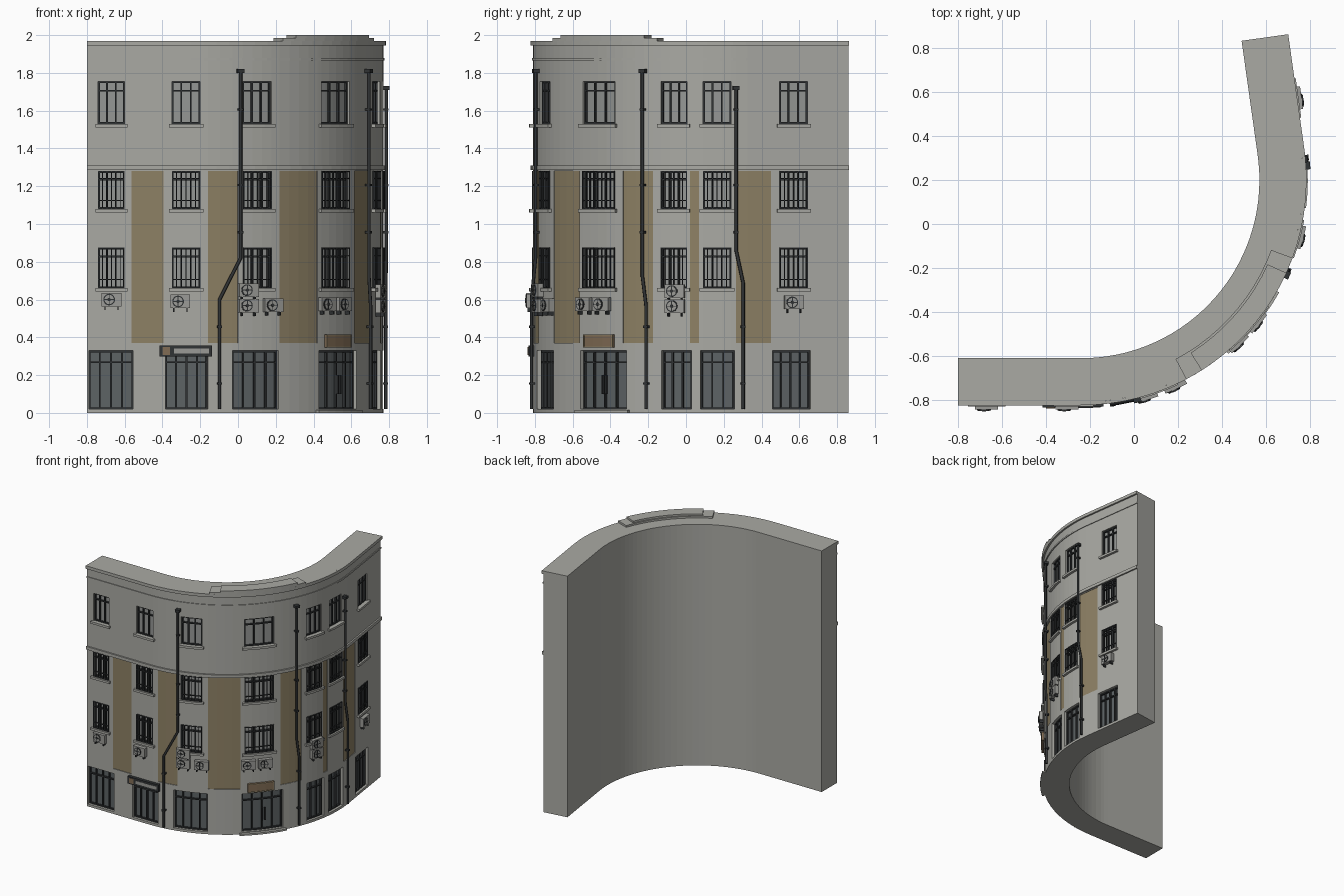
import bpy, bmesh, math
from mathutils import Vector

if "Cube" in bpy.data.objects:
    bpy.data.objects.remove(bpy.data.objects["Cube"])


def material(name, r, g, b):
    m = bpy.data.materials.new(name)
    m.use_nodes = True
    m.diffuse_color = (r, g, b, 1)
    m.node_tree.nodes["Principled BSDF"].inputs["Base Color"].default_value = (r, g, b, 1)
    return m


WALL = material("concrete grey", .40, .40, .37)
BROWN = material("tan panel", .27, .22, .13)
PANE = material("pale glass", .30, .31, .30)
SHOP = material("shop glass", .11, .125, .13)
DARK = material("dark metal", .03, .033, .035)
UNIT = material("air unit grey", .33, .33, .31)
SIGN = material("sign brown", .22, .15, .09)

# Plan of the facade: straight run, arc, straight run; s is the distance along it
CX, CY, R, RUN = -.24, .2, 1.01, .56
TURN = math.radians(98)
ARC = R * TURN
LENGTH = RUN + ARC + .525
THICK = .2


def frame(s):
    """Point on the facade and its outward direction."""
    t = min(max((s - RUN) / R, 0), TURN)
    out = Vector((math.sin(t), -math.cos(t), 0))
    along = Vector((math.cos(t), math.sin(t), 0))
    extra = min(s - RUN, 0) + max(s - RUN - ARC, 0)
    return Vector((CX, CY, 0)) + out * R + along * extra, out


def at(s, z, d=0):
    p, out = frame(s)
    return p + out * d + Vector((0, 0, z))


def finish(name, bm, mats):
    bmesh.ops.remove_doubles(bm, verts=bm.verts, dist=1e-5)
    bmesh.ops.recalc_face_normals(bm, faces=bm.faces)
    me = bpy.data.meshes.new(name)
    bm.to_mesh(me)
    bm.free()
    ob = bpy.data.objects.new(name, me)
    bpy.context.collection.objects.link(ob)
    for m in mats:
        me.materials.append(m)
    return ob


def blocks(name, mat, boxes):
    """Boxes (s0, s1, z0, z1, d0, d1) bent along the facade."""
    bm = bmesh.new()
    for s0, s1, z0, z1, d0, d1 in boxes:
        n = math.ceil((s1 - s0) / .07)
        rings = []
        for i in range(n + 1):
            s = s0 + (s1 - s0) * i / n
            rings.append([bm.verts.new(at(s, z, d)) for z, d in
                          ((z0, d0), (z0, d1), (z1, d1), (z1, d0))])
        for a, b in zip(rings, rings[1:]):
            for k in range(4):
                bm.faces.new((a[k], b[k], b[k - 3], a[k - 3]))
        bm.faces.new(rings[0])
        bm.faces.new(rings[-1])
    return finish(name, bm, [mat])


# Layout of windows, panels and shopfronts
columns = [(.13, .14), (.525, .15), (.91, .16), (1.42, .225),
           (1.879, .145), (2.111, .15), (2.519, .15)]
rows = [(.66, .875), (1.08, 1.28), (1.53, 1.755)]
panels = [(.235, .405), (.64, .802), (1.037, 1.279),
          (1.585, 1.762), (1.966, 2.016), (2.211, 2.398)]
shops = [(.01, .245), (.415, .64), (.772, 1.032), (1.29, 1.605),
         (1.811, 1.976), (2.023, 2.204), (2.405, 2.608)]
windows = [(c - w / 2, c + w / 2, z0, z1) for c, w in columns for z0, z1 in rows]
SHOP_Z = (.02, .33)
PANEL_Z = (.37, 1.28)

# Each region: bounds, depth, material slot
regions = [(*w, -.025, 2) for w in windows]
regions += [(*p, *PANEL_Z, -.005, 1) for p in panels]
regions += [(*s, *SHOP_Z, -.035, 3) for s in shops]


def cuts(values):
    out = []
    for v in sorted(values):
        if not out or v - out[-1] > 1e-4:
            out.append(v)
    return out


# Curved wall with recessed openings, built on a grid of cuts
edges = cuts([0, LENGTH] + [v for r in regions for v in r[:2]])
ss = []
for a, b in zip(edges, edges[1:]):
    n = math.ceil((b - a) / .07)
    ss += [a + (b - a) * i / n for i in range(n)]
ss.append(LENGTH)
zs = cuts([0, 1.97] + [v for r in regions for v in r[2:4]])


def cell(i, j):
    s, z = (ss[i] + ss[i + 1]) / 2, (zs[j] + zs[j + 1]) / 2
    for s0, s1, z0, z1, d, m in regions:
        if s0 < s < s1 and z0 < z < z1:
            return d, m
    return 0, 0


bm = bmesh.new()


def quad(corners, slot=0):
    f = bm.faces.new([bm.verts.new(at(*c)) for c in corners])
    f.material_index = slot


NS, NZ = len(ss) - 1, len(zs) - 1
for i in range(NS):
    a, b = ss[i], ss[i + 1]
    for z in (zs[0], zs[-1]):
        quad([(a, z, 0), (b, z, 0), (b, z, -THICK), (a, z, -THICK)])
    for j in range(NZ):
        lo, hi = zs[j], zs[j + 1]
        d, m = cell(i, j)
        quad([(a, lo, d), (b, lo, d), (b, hi, d), (a, hi, d)], m)
        quad([(a, lo, -THICK), (b, lo, -THICK), (b, hi, -THICK), (a, hi, -THICK)])
        if i + 1 < NS and cell(i + 1, j)[0] != d:
            e = cell(i + 1, j)[0]
            quad([(b, lo, d), (b, hi, d), (b, hi, e), (b, lo, e)])
        if j + 1 < NZ and cell(i, j + 1)[0] != d:
            e = cell(i, j + 1)[0]
            quad([(a, hi, d), (b, hi, d), (b, hi, e), (a, hi, e)])
for s in (0, LENGTH):
    for lo, hi in zip(zs, zs[1:]):
        quad([(s, lo, 0), (s, hi, 0), (s, hi, -THICK), (s, lo, -THICK)])
finish("curved_wall", bm, [WALL, BROWN, PANE, SHOP])

# Cornices, ledge, roof crest and entrance step
blocks("cornice", WALL, [(0, LENGTH, 1.865, 1.878, 0, .006),
                         (0, LENGTH, 1.945, 1.97, 0, .014),
                         (0, LENGTH, 1.285, 1.31, 0, .012)])
blocks("roof_crest", WALL, [(1.05, 1.79, 1.97, 1.985, -.09, .014),
                            (1.13, 1.717, 1.985, 2, -.08, .014)])
blocks("entrance_step", WALL, [(1.27, 1.625, 0, .014, 0, .025)])
blocks("window_sills", WALL, [(a - .015, b + .015, z - .018, z, -.01, .02)
                              for a, b, z, _ in windows])


def grid(s0, s1, z0, z1, d0, d1, t, ups, acrosses):
    """Border with evenly spaced uprights and rails at given fractions."""
    out = [(s0, s1, z0, z0 + t, d0, d1), (s0, s1, z1 - t, z1, d0, d1),
           (s0, s0 + t, z0, z1, d0, d1), (s1 - t, s1, z0, z1, d0, d1)]
    for k in range(1, ups):
        s = s0 + (s1 - s0) * k / ups
        out.append((s - t / 2, s + t / 2, z0, z1, d0, d1))
    for f in acrosses:
        z = z0 + (z1 - z0) * f
        out.append((s0, s1, z - t / 2, z + t / 2, d0, d1))
    return out


# Window frames, security bars and shopfront frames
frames, bars, fronts = [], [], []
for a, b, z0, z1 in windows:
    frames += grid(a, b, z0, z1, -.025, -.012, .009, 3, [.78])
    if z0 < 1.5:
        bars += grid(a, b, z0, z1, -.002, .006, .005, 6 if b - a < .2 else 8, [.22, .8])
for a, b in shops:
    fronts += grid(a, b, *SHOP_Z, -.035, -.02, .009, 4 if b - a > .2 else 3, [.8])
fronts += [(1.44, 1.448, .1, .2, -.02, -.005), (1.462, 1.47, .1, .2, -.02, -.005)]
blocks("window_frames", DARK, frames)
blocks("window_bars", DARK, bars)
blocks("shop_frames", DARK, fronts)

# Shop signs
blocks("long_sign", DARK, [(.385, .66, .298, .357, 0, .025)])
blocks("long_sign_badge", SIGN, [(.4, .44, .307, .348, .025, .028)])
blocks("long_sign_plate", UNIT, [(.46, .645, .315, .34, .025, .027)])
blocks("door_sign", SIGN, [(1.33, 1.53, .345, .415, 0, .015)])
blocks("door_sign_border", BROWN, grid(1.33, 1.53, .345, .415, .015, .019, .006, 1, []))

# Air conditioners with round fan grilles
units = [(.13, .6), (.495, .59), (.854, .65), (.854, .568), (.992, .57),
         (1.335, .575), (1.46, .575), (1.889, .645), (1.889, .565), (2.519, .585)]
blocks("air_units", UNIT, [(s - .052, s + .052, z - .036, z + .036, .004, .034)
                           for s, z in units])
blocks("air_unit_brackets", DARK, [(s + k - .003, s + k + .003, z - .055, z - .036, 0, .03)
                                   for s, z in units for k in (-.035, .035)])


def discs(name, mat, radius, d):
    bm = bmesh.new()
    for s, z in units:
        out = frame(s - .012)[1]
        mx = out.to_track_quat('Z', 'Y').to_matrix().to_4x4()
        mx.translation = at(s - .012, z, d)
        bmesh.ops.create_cone(bm, cap_ends=True, segments=20, radius1=radius,
                              radius2=radius, depth=.004, matrix=mx)
    finish(name, bm, [mat])


discs("fan_rings", DARK, .031, .035)
discs("fan_faces", UNIT, .025, .037)
discs("fan_hubs", DARK, .009, .040)
cross = []
for s, z in units:
    c = s - .012
    cross += [(c - .026, c + .026, z - .002, z + .002, .036, .041),
              (c - .002, c + .002, z - .026, z + .026, .036, .041)]
blocks("fan_guards", DARK, cross)

# Drainpipes with hoppers and wall clips
pipes = [[(.812, 1.82), (.812, .82), (.70, .6), (.70, .02)],
         [(1.71, 1.82), (1.71, .72), (1.73, .57), (1.73, .02)],
         [(2.211, 1.73), (2.211, .86), (2.247, .69), (2.247, .02)]]
fittings = []
for n, path in enumerate(pipes):
    cu = bpy.data.curves.new(f"drainpipe_{n + 1}", 'CURVE')
    cu.dimensions = '3D'
    cu.bevel_depth = .009
    cu.bevel_resolution = 2
    cu.use_fill_caps = True
    sp = cu.splines.new('POLY')
    sp.points.add(len(path) - 1)
    for pt, (s, z) in zip(sp.points, path):
        pt.co = (*at(s, z, .018), 1)
    cu.materials.append(DARK)
    bpy.context.collection.objects.link(bpy.data.objects.new(cu.name, cu))
    top, low = path[0], path[-1]
    fittings.append((top[0] - .017, top[0] + .017, top[1] - .02, top[1], 0, .033))
    for s, z in ((top[0], 1.6), (top[0], 1.2), (top[0], .95), (low[0], .45), (low[0], .15)):
        fittings.append((s - .012, s + .012, z, z + .012, 0, .029))
blocks("pipe_fittings", DARK, fittings)
